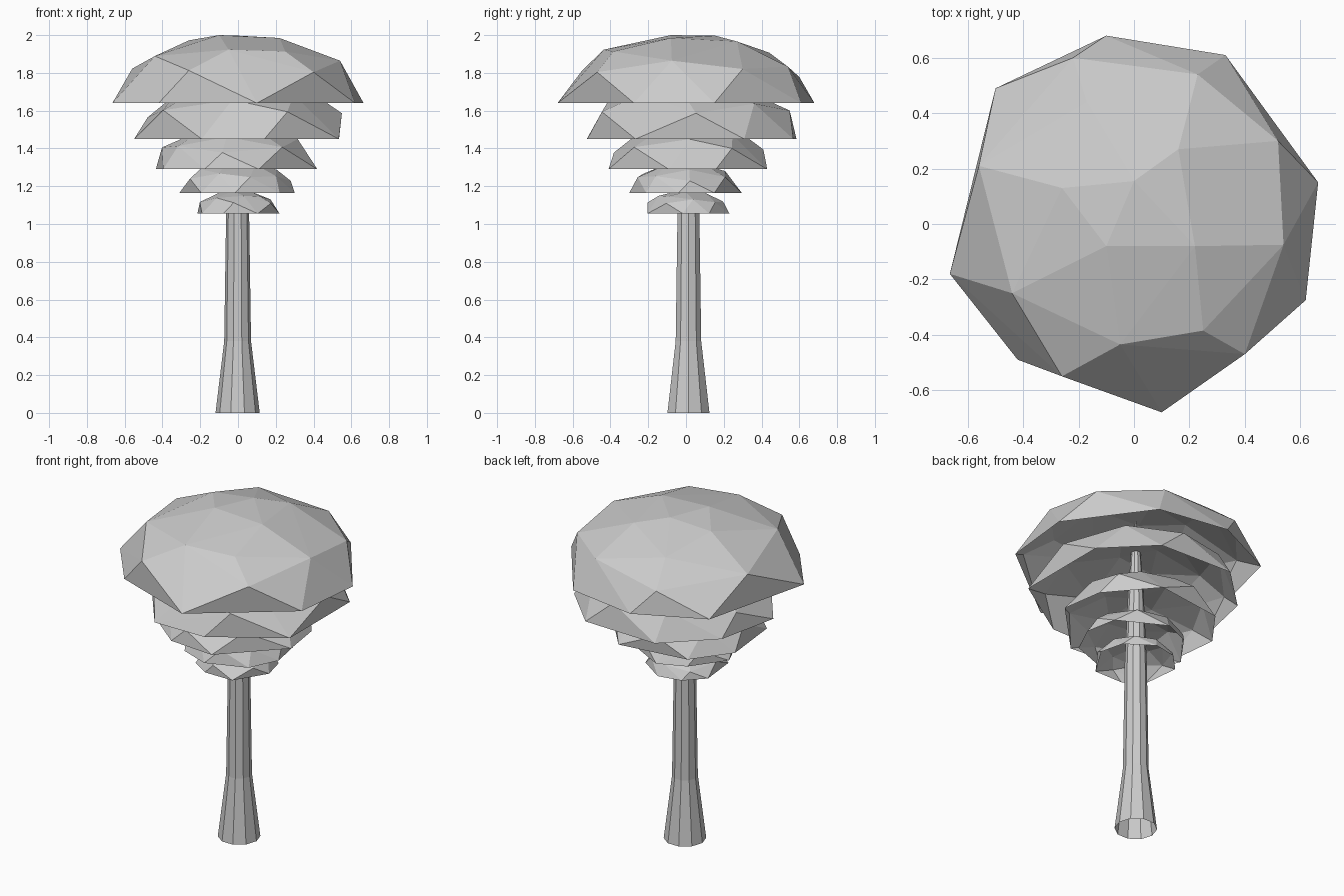
import bpy, bmesh, math

if "Cube" in bpy.data.objects:
    bpy.data.objects.remove(bpy.data.objects["Cube"])

# Canopy shape: rim points lie on the ground plane, dome points on a squashed sphere
RIM = [(-.10, .68), (.33, .61), (.665, .15), (.62, -.275), (.10, -.68),
       (-.42, -.49), (-.665, -.18), (-.50, .49)]
DOME = [(.52, .30), (.23, .54), (-.22, .60), (-.56, .21), (-.44, -.25), (-.26, -.55),
        (-.05, -.435), (.25, -.385), (.40, -.47), (.54, -.075), (.16, .27),
        (-.26, .13), (-.10, -.08), (.22, -.08), (0, .155), (-.17, .44)]
RADIUS = .69


def finish(name, bm):
    bmesh.ops.recalc_face_normals(bm, faces=bm.faces)
    mesh = bpy.data.meshes.new(name)
    bm.to_mesh(mesh)
    bm.free()
    obj = bpy.data.objects.new(name, mesh)
    bpy.context.collection.objects.link(obj)


def canopy(name, turn, xs, ys, z, height):
    """Turned faceted dome fitted to the given x and y extents, open below."""
    c, s = math.cos(math.radians(turn)), math.sin(math.radians(turn))
    pts = [(x, y, 0) for x, y in RIM]
    pts += [(x, y, math.sqrt(1 - (x * x + y * y) / RADIUS ** 2)) for x, y in DOME]
    pts = [(x * c - y * s, x * s + y * c, h) for x, y, h in pts]

    def fit(axis, lo, hi):
        vals = [p[axis] for p in pts]
        a, b = min(vals), max(vals)
        return [lo + (v - a) / (b - a) * (hi - lo) for v in vals]

    top = max(p[2] for p in pts)
    bm = bmesh.new()
    for x, y, p in zip(fit(0, *xs), fit(1, *ys), pts):
        bm.verts.new((x, y, z + p[2] / top * height))
    bmesh.ops.convex_hull(bm, input=bm.verts)
    bottom = [f for f in bm.faces if all(v.co.z < z + 1e-4 for v in f.verts)]
    bmesh.ops.delete(bm, geom=bottom, context='FACES')
    finish(name, bm)


# Five stacked canopy layers, widest on top
canopy("canopy_top", 0, (-.665, .665), (-.68, .68), 1.64, .36)
canopy("canopy_upper", 52, (-.55, .55), (-.525, .585), 1.45, .30)
canopy("canopy_middle", 150, (-.435, .42), (-.41, .43), 1.29, .23)
canopy("canopy_lower", 255, (-.31, .30), (-.30, .295), 1.165, .165)
canopy("canopy_bottom", 20, (-.215, .22), (-.205, .23), 1.055, .12)

# Flared trunk tapering to a tip inside the canopy, open at the base
PROFILE = [(.117, 0), (.071, .38), (.061, 1.05), (.045, 1.45), (.027, 1.75), (.004, 1.95)]
SIDES = 10
bm = bmesh.new()
rings = [[bm.verts.new((-.002 + r * math.cos(2 * math.pi * i / SIDES),
                        .013 + r * math.sin(2 * math.pi * i / SIDES), z))
          for i in range(SIDES)] for r, z in PROFILE]
for low, high in zip(rings, rings[1:]):
    for i in range(SIDES):
        j = (i + 1) % SIDES
        bm.faces.new((low[i], low[j], high[j], high[i]))
bm.faces.new(rings[-1])
finish("trunk", bm)
